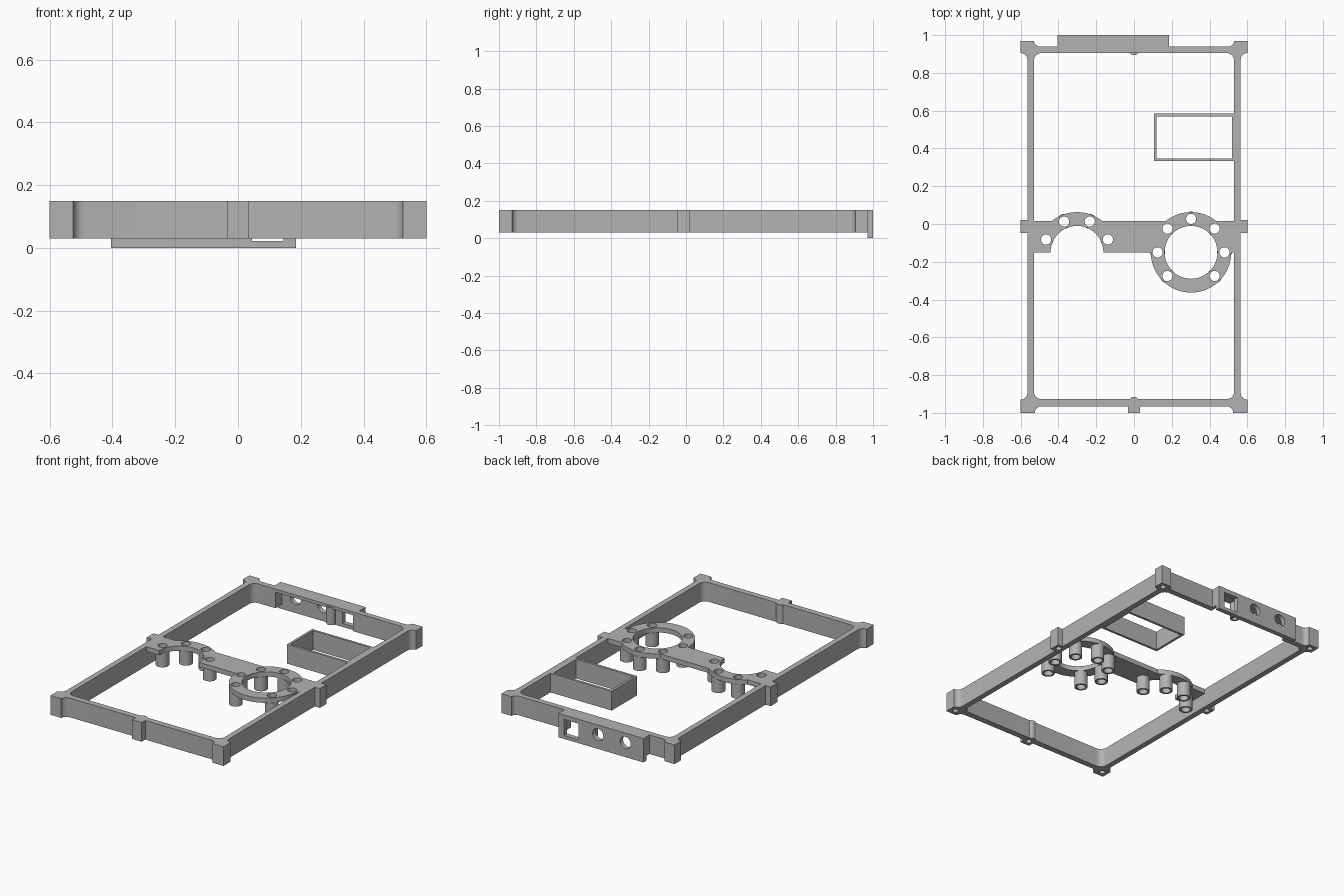
import bpy, bmesh, math
from mathutils import Matrix

if "Cube" in bpy.data.objects:
    bpy.data.objects.remove(bpy.data.objects["Cube"])

grey = bpy.data.materials.new("grey_plastic")
grey.use_nodes = True
colour = (0.45, 0.45, 0.45, 1)
grey.diffuse_color = colour
grey.node_tree.nodes["Principled BSDF"].inputs["Base Color"].default_value = colour

BASE, TOP = 0.03, 0.15


def prism(name, points, z0, z1):
    """Extrude a flat outline between two heights."""
    bm = bmesh.new()
    face = bm.faces.new([bm.verts.new((x, y, z0)) for x, y in points])
    up = bmesh.ops.extrude_face_region(bm, geom=[face])["geom"]
    bmesh.ops.translate(bm, vec=(0, 0, z1 - z0),
                        verts=[v for v in up if isinstance(v, bmesh.types.BMVert)])
    bmesh.ops.recalc_face_normals(bm, faces=bm.faces)
    mesh = bpy.data.meshes.new(name)
    bm.to_mesh(mesh)
    bm.free()
    mesh.materials.append(grey)
    ob = bpy.data.objects.new(name, mesh)
    bpy.context.collection.objects.link(ob)
    return ob


def arc(cx, cy, r, a0, a1, n=6):
    return [(cx + r * math.cos(math.radians(a0 + (a1 - a0) * i / n)),
             cy + r * math.sin(math.radians(a0 + (a1 - a0) * i / n)))
            for i in range(n + 1)]


def rect(x0, x1, y0, y1):
    return [(x0, y0), (x1, y0), (x1, y1), (x0, y1)]


def disc(x, y, r, n=32):
    return arc(x, y, r, 0, 360 - 360 / n, n - 1)


def mirrored(half):
    return half + [(-x, y) for x, y in reversed(half)]


def combine(target, tool, operation):
    """Apply a boolean and discard the tool."""
    tool.hide_render = True
    mod = target.modifiers.new("boolean", "BOOLEAN")
    mod.operation, mod.object, mod.solver = operation, tool, "EXACT"
    bpy.context.view_layer.objects.active = target
    bpy.ops.object.modifier_apply(modifier=mod.name)
    bpy.data.objects.remove(tool)


def cut(target, points, z0=-0.1, z1=0.3):
    combine(target, prism("cutter", points, z0, z1), "DIFFERENCE")


def join(target, points, z0=BASE, z1=TOP):
    combine(target, prism("addition", points, z0, z1), "UNION")


# Perimeter frame with corner blocks and side nubs
outer = mirrored(
    [(0.033, -1), (0.033, -0.965)]
    + arc(0.49, -1, 0.035, 90, 0) + [(0.6, -1)]
    + arc(0.6, -0.895, 0.035, 270, 180)
    + [(0.565, -0.047), (0.6, -0.047), (0.6, 0.02), (0.565, 0.02)]
    + arc(0.6, 0.87, 0.035, 180, 90)
    + [(0.6, 0.97)] + arc(0.5, 0.97, 0.03, 0, -90))
inner = mirrored(arc(0.49, -0.887, 0.04, -90, 0) + arc(0.49, 0.865, 0.04, 0, 90))
frame = prism("outer_frame", outer, BASE, TOP)
cut(frame, inner)
join(frame, disc(0, -0.945, 0.03))

# Recess and lip behind the rear connector panel
join(frame, rect(-0.405, 0.185, 0.92, 0.99))
cut(frame, rect(-0.375, 0.165, 0.85, 1.1), -0.1, 0.13)
join(frame, disc(0, 0.922, 0.028), BASE, 0.14)

# Blind screw holes underneath
screws = [(0, -0.962), (0, 0.922)]
for s in (-1, 1):
    screws += [(s * 0.563, -0.962), (s * 0.563, 0.935), (s * 0.568, -0.013)]
for x, y in screws:
    cut(frame, disc(x, y, 0.017, 20), -0.1, 0.10)

# Rear connector panel with two round ports and one square port
panel = prism("rear_panel", rect(-0.405, 0.185, 0.97, 1.0), 0, TOP)
cut(panel, rect(0.045, 0.145, 0.9, 1.1), 0.022, 0.122)
for x in (-0.09, -0.28):
    port = prism("cutter", disc(0, 0, 0.037), -0.1, 0.1)
    port.data.transform(Matrix.Translation((x, 0.985, 0.09)) @ Matrix.Rotation(math.pi / 2, 4, "X"))
    combine(panel, port, "DIFFERENCE")

# Cross plate with a half arch and a full ring
CX, CY = 0.302, -0.15
plate = prism("cross_plate", rect(-0.54, 0.54, CY, 0.015), 0.12, TOP)
join(plate, arc(-CX, CY, 0.213, 0, 180, 32), 0.12, TOP)
join(plate, disc(CX, CY, 0.213, 64), 0.12, TOP)
for x in (-CX, CX):
    cut(plate, disc(x, CY, 0.14, 48))

# Hollow standoffs under the plate
spots = [(-CX, a) for a in (22.5, 67.5, 112.5, 157.5)]
spots += [(CX, a) for a in range(-45, 226, 45)]
posts = [(cx + 0.177 * math.cos(math.radians(a)), CY + 0.177 * math.sin(math.radians(a)))
         for cx, a in spots]
for x, y in posts:
    cut(plate, disc(x, y, 0.027, 24))
    standoff = prism("standoff", disc(x, y, 0.039), BASE, 0.12)
    cut(standoff, disc(x, y, 0.027, 24))

# Open rectangular holder on the left wall
holder = prism("side_holder", rect(0.105, 0.535, 0.333, 0.585), BASE, TOP)
cut(holder, rect(0.12, 0.518, 0.348, 0.57))

# Smooth the round walls, keep the edges sharp
bpy.ops.object.select_all(action="DESELECT")
for ob in bpy.context.scene.objects:
    if ob.type == "MESH":
        ob.select_set(True)
        bpy.context.view_layer.objects.active = ob
bpy.ops.object.shade_smooth_by_angle(angle=math.radians(30))
